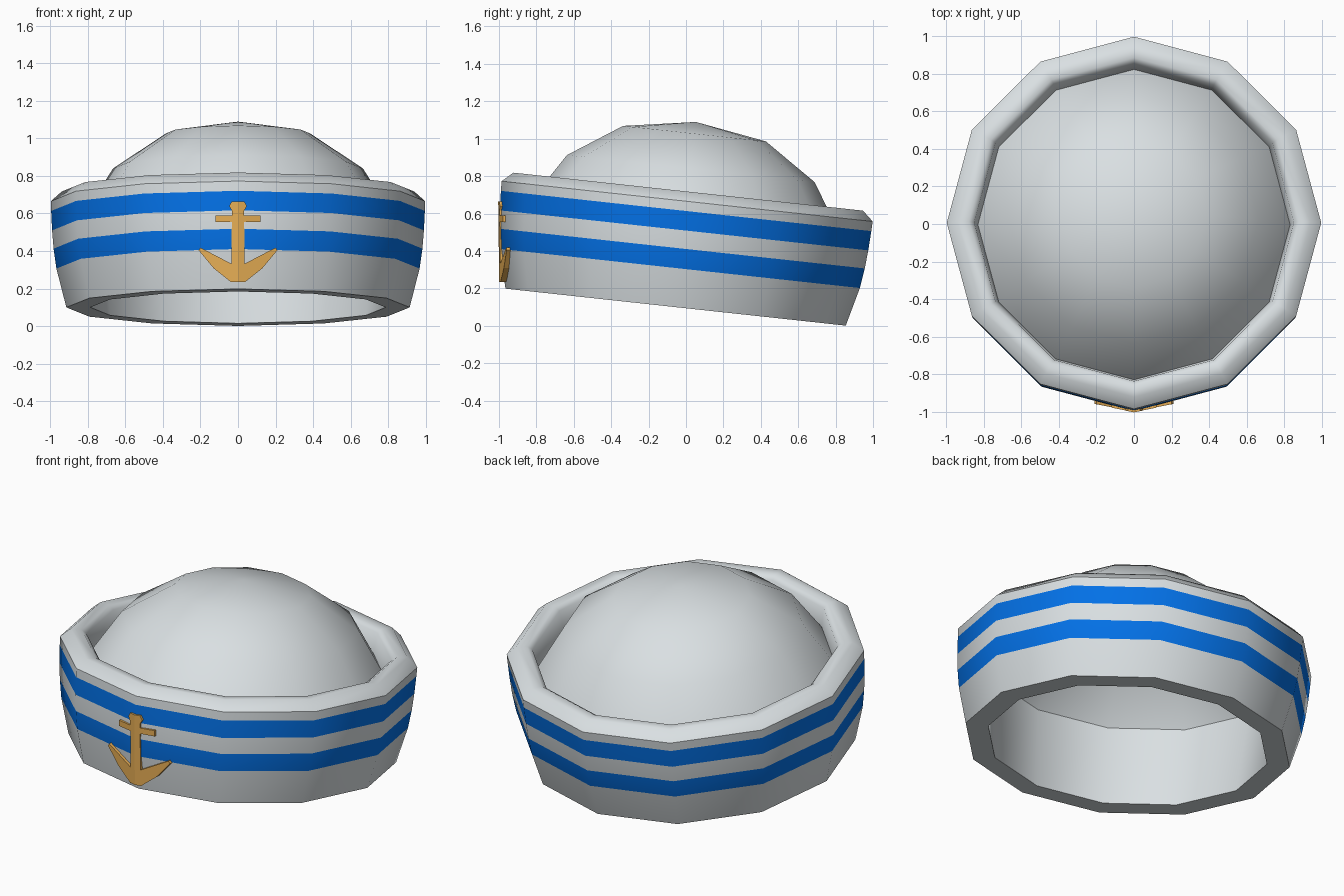
import bpy, bmesh, math
from mathutils import Matrix

if "Cube" in bpy.data.objects:
    bpy.data.objects.remove(bpy.data.objects["Cube"])

SIDES = 12
# whole hat leans back: the front edge sits higher
TILT = Matrix.Translation((0, -0.055, 0.1025)) @ Matrix.Rotation(math.radians(-6.2), 4, 'X')


def material(name, rgb):
    m = bpy.data.materials.new(name)
    m.diffuse_color = (*rgb, 1)
    m.use_nodes = True
    m.node_tree.nodes["Principled BSDF"].inputs["Base Color"].default_value = m.diffuse_color
    return m


WHITE = material("white_cloth", (0.70, 0.745, 0.765))
BLUE = material("blue_stripe", (0.001, 0.18, 0.87))
GOLD = material("gold", (0.89, 0.47, 0.10))


def finish(bm, name, mats, smooth):
    me = bpy.data.meshes.new(name)
    bm.to_mesh(me)
    bm.free()
    ob = bpy.data.objects.new(name, me)
    bpy.context.collection.objects.link(ob)
    for m in mats:
        me.materials.append(m)
    if smooth:
        bpy.ops.object.select_all(action='DESELECT')
        ob.select_set(True)
        bpy.context.view_layer.objects.active = ob
        bpy.ops.object.shade_smooth_by_angle(angle=math.radians(smooth))
    return ob


def lathe(name, profile, mats, stripes=()):
    """Turn (radius, height) points around the hat axis; stripes are profile segments."""
    bm = bmesh.new()
    rings = []
    for r, h in profile:
        if r == 0:
            rings.append([bm.verts.new((0, 0, h))] * SIDES)
        else:
            rings.append([bm.verts.new((r * math.sin(a), -r * math.cos(a), h))
                          for a in (2 * math.pi * k / SIDES for k in range(SIDES))])
    for i, (lo, hi) in enumerate(zip(rings, rings[1:])):
        for k in range(SIDES):
            n = (k + 1) % SIDES
            corners = list(dict.fromkeys((lo[k], lo[n], hi[n], hi[k])))
            f = bm.faces.new(corners)
            f.material_index = 1 if i in stripes else 0
    bm.transform(TILT)
    return finish(bm, name, mats, 46)


# upturned brim: bottom edge, striped outer wall, rolled rim, inner wall down to the bottom
lathe("brim", [(0.787, -0.003), (0.915, -0.003), (0.968, 0.205), (0.983, 0.312),
               (0.991, 0.41), (0.996, 0.514), (0.998, 0.566), (0.94, 0.618),
               (0.88, 0.616), (0.852, 0.595), (0.832, 0.48), (0.787, -0.003)],
      [WHITE, BLUE], stripes=(2, 4))

# domed crown, a thin shell that is also the inside of the hat
lathe("crown", [(0.832, 0.48), (0.666, 0.742), (0.384, 0.93), (0, 0.993)], [WHITE])

# anchor badge: right half outline, folded around the front corner and mirrored
half = [(0, 0.665), (0.033, 0.665), (0.047, 0.64), (0.033, 0.615), (0.033, 0.59),
        (0.12, 0.59), (0.12, 0.555), (0.033, 0.555), (0.035, 0.332), (0.2, 0.418),
        (0.21, 0.404), (0.13, 0.308), (0.037, 0.234), (0, 0.234)]
bm = bmesh.new()
layers = [[bm.verts.new((x, -1.004 + 0.2 * x + 0.012 * (0.66 - z) + d, z)) for x, z in half]
          for d in (0, 0.03)]
front, back = layers
bm.faces.new(front)
bm.faces.new(back[::-1])
for i in range(len(half) - 1):
    bm.faces.new((front[i + 1], front[i], back[i], back[i + 1]))
bmesh.ops.recalc_face_normals(bm, faces=bm.faces[:])
anchor = finish(bm, "anchor_badge", [GOLD], None)
anchor.modifiers.new("mirror", 'MIRROR').use_axis = (True, False, False)
